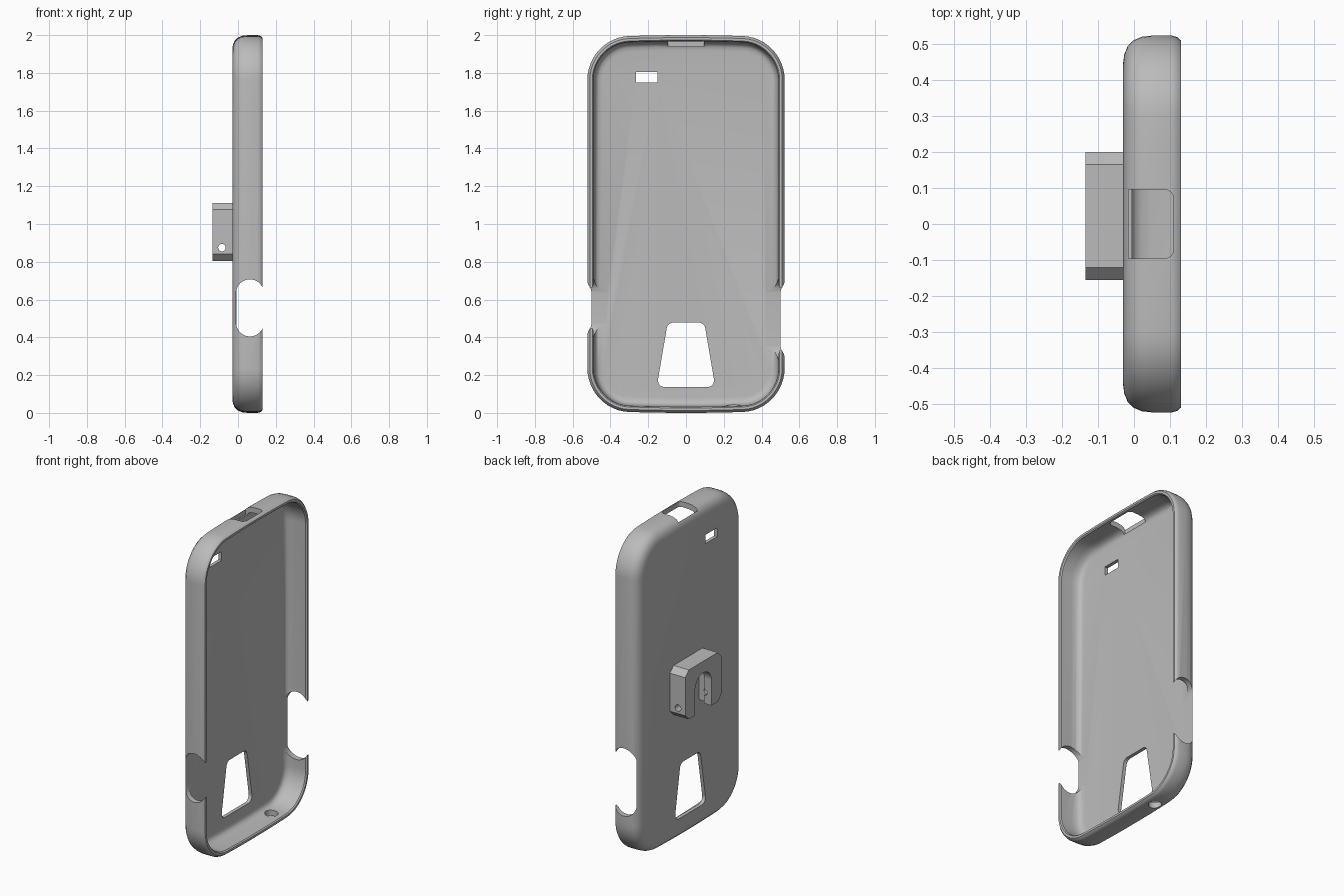
import bpy, bmesh
from math import sin, cos, tan, pi
from mathutils import Vector

if "Cube" in bpy.data.objects:
    bpy.data.objects.remove(bpy.data.objects["Cube"])

grey = bpy.data.materials.new("plain_grey")
grey.use_nodes = True
grey.diffuse_color = (0.5, 0.5, 0.5, 1)
grey.node_tree.nodes["Principled BSDF"].inputs["Base Color"].default_value = (0.5, 0.5, 0.5, 1)


def finish(bm, name):
    bmesh.ops.recalc_face_normals(bm, faces=bm.faces)
    mesh = bpy.data.meshes.new(name)
    bm.to_mesh(mesh)
    bm.free()
    mesh.materials.append(grey)
    obj = bpy.data.objects.new(name, mesh)
    bpy.context.collection.objects.link(obj)
    return obj


def loft(name, loops):
    """Skin a list of equal closed loops and cap both ends."""
    bm = bmesh.new()
    rings = [[bm.verts.new(p) for p in loop] for loop in loops]
    n = len(rings[0])
    for a, b in zip(rings, rings[1:]):
        for i in range(n):
            j = (i + 1) % n
            bm.faces.new((a[i], a[j], b[j], b[i]))
    bm.faces.new(rings[0])
    bm.faces.new(rings[-1])
    return finish(bm, name)


def fillet(corners, radii, steps=8):
    """Round each polygon corner by its own radius."""
    pts = [Vector(c) for c in corners]
    out = []
    for i, p in enumerate(pts):
        r = radii[i]
        if not r:
            out.append(p)
            continue
        u = (pts[i - 1] - p).normalized()
        v = (pts[(i + 1) % len(pts)] - p).normalized()
        half = u.angle(v) / 2
        c = p + (u + v).normalized() * (r / sin(half))
        s, e = p + u * (r / tan(half)) - c, p + v * (r / tan(half)) - c
        for k in range(steps + 1):
            out.append(c + s.lerp(e, k / steps).normalized() * r)
    return out


def prism(name, pts, axis, lo, hi):
    """Extrude a 2D profile along one axis; profile uses the other two in order."""
    def place(p, d):
        co = [p[0], p[1]]
        co.insert(axis, d)
        return co
    return loft(name, [[place(p, d) for p in pts] for d in (lo, hi)])


def box(a0, a1, b0, b1):
    return [(a0, b0), (a1, b0), (a1, b1), (a0, b1)]


def circle(a, b, r, n=24):
    return [(a + r * cos(2 * pi * i / n), b + r * sin(2 * pi * i / n)) for i in range(n)]


def carve(obj, cutters):
    bpy.context.view_layer.objects.active = obj
    for c in cutters:
        c.hide_render = True
        mod = obj.modifiers.new("cut", "BOOLEAN")
        mod.operation, mod.solver, mod.object = "DIFFERENCE", "EXACT", c
        bpy.ops.object.modifier_apply(modifier=mod.name)
        bpy.data.objects.remove(c)


def smooth(obj):
    bpy.ops.object.select_all(action="DESELECT")
    obj.select_set(True)
    bpy.context.view_layer.objects.active = obj
    bpy.ops.object.shade_smooth_by_angle(angle=0.55)


def outline(inset, x):
    """Rounded case outline with gently bowed ends."""
    w, h, r = 0.522 - inset, 0.985 - inset, 0.22 - inset
    flat = w - r
    loop = []
    for sy, sz in ((1, 1), (-1, 1), (-1, -1), (1, -1)):
        arc = [(flat + r * cos(t * pi / 24), h - r + r * sin(t * pi / 24)) for t in range(13)]
        arc += [(flat * k, h) for k in (0.75, 0.5, 0.25)]
        if sy * sz < 0:
            arc.reverse()
        loop += [(x, sy * y, 1 + sz * (z + 0.015 * (1 - (y / w) ** 2))) for y, z in arc]
    return loop


# Case tray: outer wall, rim, inner wall, floor
section = [(0.075, -0.03), (0.052, -0.027), (0.03, -0.018), (0.013, -0.002), (0.003, 0.022),
           (0, 0.05), (0, 0.105), (0.004, 0.12), (0.013, 0.13), (0.026, 0.13), (0.032, 0.123),
           (0.034, 0.05), (0.038, 0.02), (0.048, 0.002), (0.06, -0.006), (0.08, -0.008)]
case = loft("phone_case", [outline(i, x) for i, x in section])


def side_slot(name, z0, z1, y0, y1):
    return prism(name, fillet(box(-0.01, 0.136, z0, z1), [0.072] * 4), 1, y0, y1)


# Openings through the tray
carve(case, [
    side_slot("right_slot", 0.405, 0.707, -0.6, -0.42),
    side_slot("left_slot", 0.285, 0.707, 0.42, 0.6),
    prism("top_port", fillet(box(-0.015, 0.11, -0.095, 0.095), [0, 0.025, 0.025, 0]), 2, 1.94, 2.1),
    prism("bottom_port", circle(0.055, 0.25, 0.038), 2, -0.1, 0.08),
    prism("camera_window", box(-0.265, -0.15, 1.75, 1.805), 0, -0.1, 0.05),
    prism("speaker_window", fillet([(-0.155, 0.137), (0.155, 0.137), (0.097, 0.478), (-0.097, 0.478)],
                                   [0.035] * 4), 0, -0.1, 0.05),
])
smooth(case)

# Belt clip mount: chamfered block with a stepped arch slot and a pin hole
y0, y1, z0, z1, c = -0.155, 0.2, 0.805, 1.112, 0.035
block = [(y0 + c, z0), (y1 - c, z0), (y1, z0 + c), (y1, z1 - c),
         (y1 - c, z1), (y0 + c, z1), (y0, z1 - c), (y0, z0 + c)]
mount = prism("clip_mount", block, 0, -0.135, -0.029)


def arch(name, half, top, lo, hi):
    mid = (y0 + y1) / 2
    r = half * 0.98
    return prism(name, fillet(box(mid - half, mid + half, 0.7, top), [0, 0, r, r], 12), 0, lo, hi)


carve(mount, [
    arch("mount_slot", 0.08, 1.04, -0.2, -0.08),
    arch("mount_pocket", 0.105, 1.065, -0.085, -0.031),
    prism("pin_hole", circle(-0.085, 0.875, 0.02), 1, -0.3, 0.3),
])
smooth(mount)
